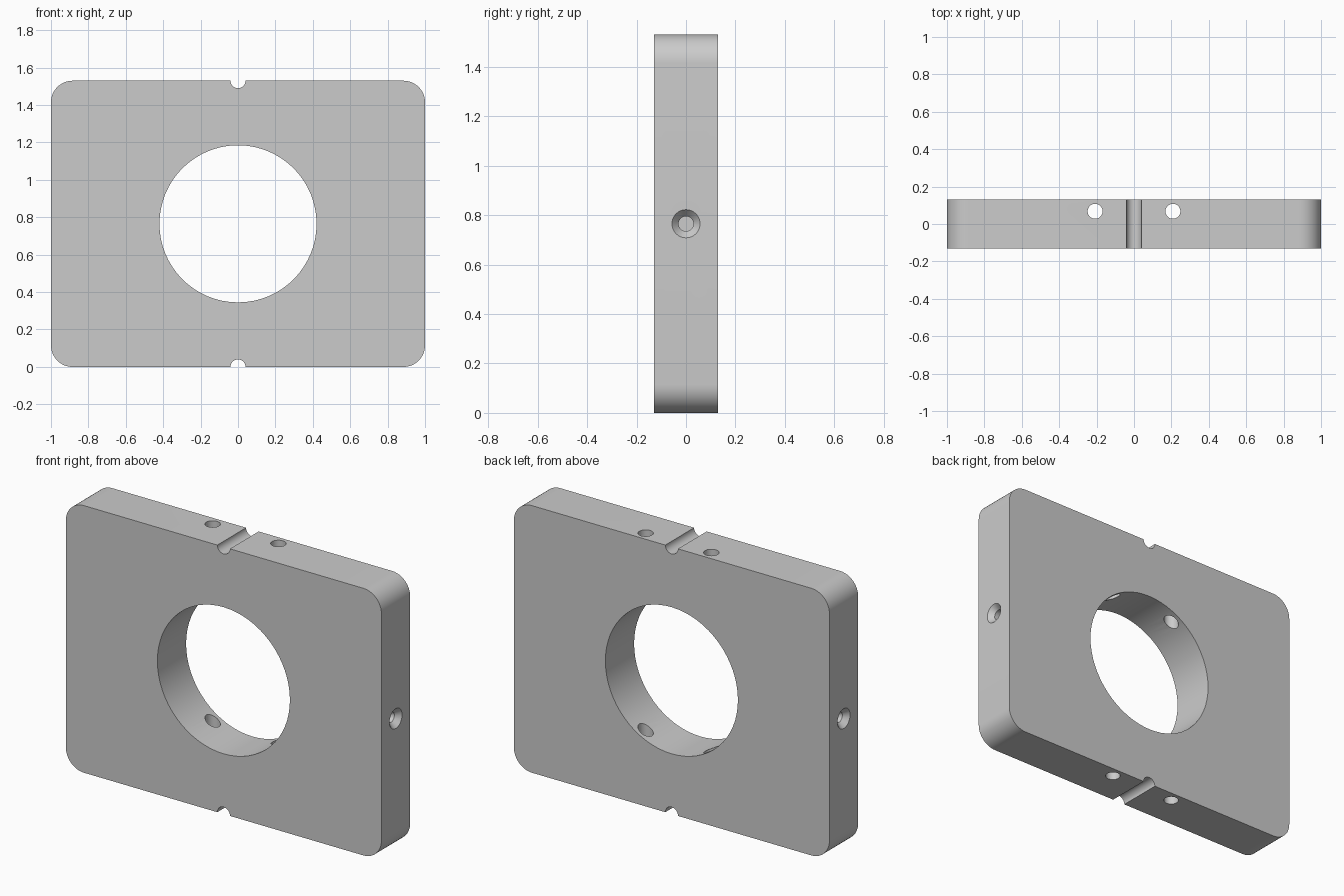
import bpy, bmesh
from math import sin, cos, pi, radians
from mathutils import Matrix, Vector

if "Cube" in bpy.data.objects:
    bpy.data.objects.remove(bpy.data.objects["Cube"])

W, H, T = 1.0, 1.53, 0.13          # half width, height, half thickness
MID = H / 2
CORNER, NOTCH = 0.115, 0.04


def arc(cx, cz, r, a0, a1, n):
    """Points on an arc in the xz plane, angles in degrees."""
    return [(cx + r * cos(radians(a0 + (a1 - a0) * i / n)),
             cz + r * sin(radians(a0 + (a1 - a0) * i / n))) for i in range(n + 1)]


def new_object(name, bm):
    bmesh.ops.recalc_face_normals(bm, faces=bm.faces)
    mesh = bpy.data.meshes.new(name)
    bm.to_mesh(mesh)
    bm.free()
    ob = bpy.data.objects.new(name, mesh)
    bpy.context.collection.objects.link(ob)
    return ob


def lathe_cutter(name, origin, axis, profile, n):
    """Solid of revolution; profile holds (distance along axis, radius)."""
    bm = bmesh.new()
    turn = Vector(axis).to_track_quat('Z', 'Y').to_matrix().to_4x4()
    m = Matrix.Translation(origin) @ turn
    rings = [[bm.verts.new(m @ Vector((r * cos(2 * pi * i / n), r * sin(2 * pi * i / n), d)))
              for i in range(n)] for d, r in profile]
    for a, b in zip(rings, rings[1:]):
        for i in range(n):
            j = (i + 1) % n
            bm.faces.new((a[i], a[j], b[j], b[i]))
    bm.faces.new(rings[0])
    bm.faces.new(rings[-1])
    ob = new_object(name, bm)
    ob.hide_render = True
    return ob


# Plate: rounded rectangle with a half-round notch at top and bottom centre
c = CORNER
outline = (arc(0, 0, NOTCH, 180, 0, 16)
           + arc(W - c, c, c, -90, 0, 12)
           + arc(W - c, H - c, c, 0, 90, 12)
           + arc(0, H, NOTCH, 0, -180, 16)
           + arc(-W + c, H - c, c, 90, 180, 12)
           + arc(-W + c, c, c, 180, 270, 12))
bm = bmesh.new()
face = bm.faces.new([bm.verts.new((x, -T, z)) for x, z in outline])
ext = bmesh.ops.extrude_face_region(bm, geom=[face])
bmesh.ops.translate(bm, vec=(0, 2 * T, 0),
                    verts=[v for v in ext['geom'] if isinstance(v, bmesh.types.BMVert)])
plate = new_object("plate", bm)

# Central bore
cutters = [lathe_cutter("bore_cutter", (0, -0.5, MID), (0, 1, 0), [(0, 0.42), (1, 0.42)], 64)]
for s in (-1, 1):
    # Vertical holes into the bore, above and below
    cutters.append(lathe_cutter("screw_hole_cutter", (s * 0.208, 0.068, -0.2), (0, 0, 1),
                                [(0, 0.04), (2, 0.04)], 32))
    # Blind countersunk holes in the two sides
    cutters.append(lathe_cutter("side_hole_cutter", (s * W, 0, MID), (-s, 0, 0),
                                [(-0.03, 0.084), (0.03, 0.03), (0.2, 0.03)], 32))

for cutter in cutters:
    mod = plate.modifiers.new(cutter.name, 'BOOLEAN')
    mod.operation = 'DIFFERENCE'
    mod.solver = 'EXACT'
    mod.object = cutter

# Apply the cuts, drop the cutters and shade the curved walls smooth
bpy.context.view_layer.objects.active = plate
plate.select_set(True)
for mod in list(plate.modifiers):
    bpy.ops.object.modifier_apply(modifier=mod.name)
for cutter in cutters:
    bpy.data.objects.remove(cutter)
bpy.ops.object.shade_smooth_by_angle(angle=radians(30))
